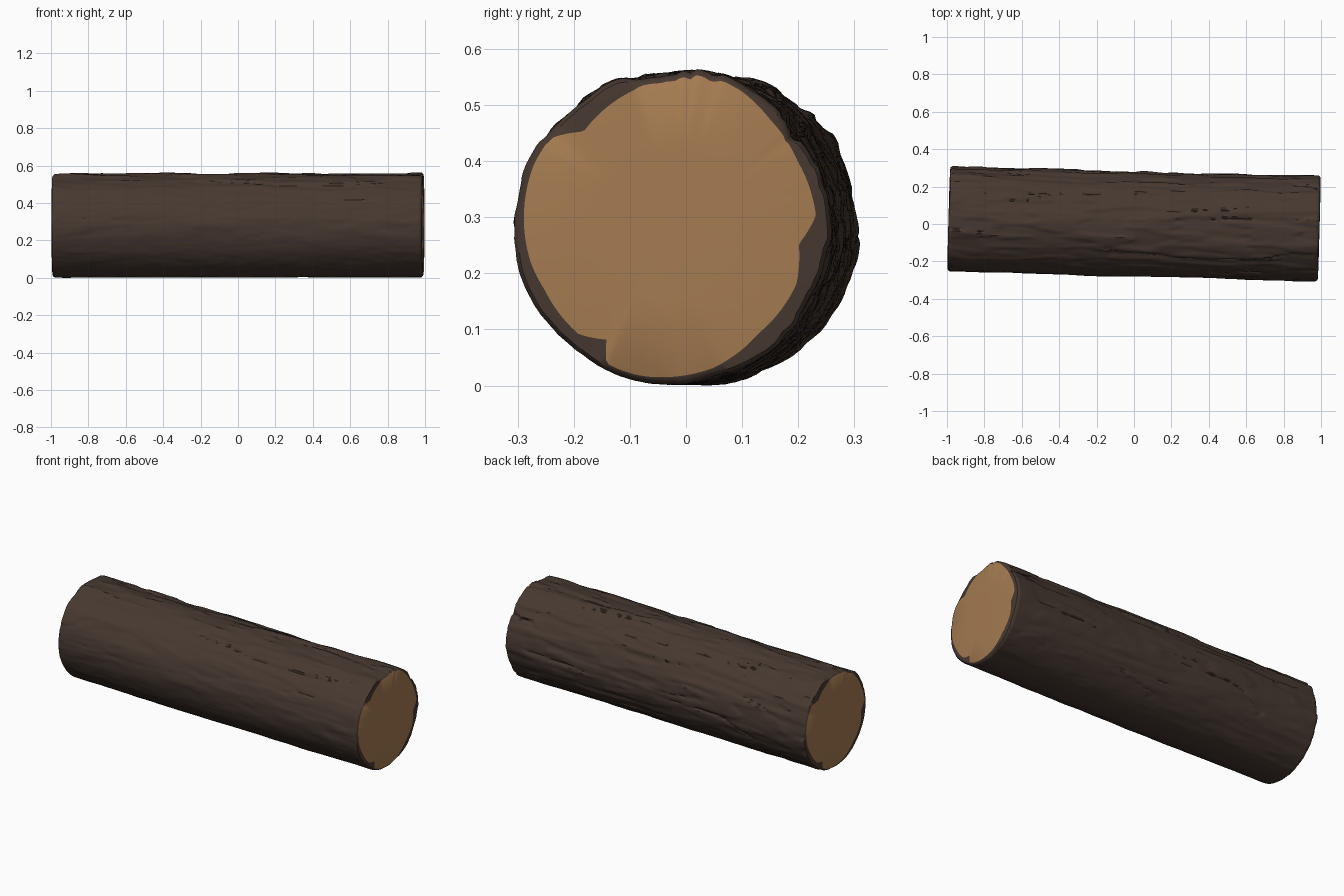
import bpy, bmesh, math
from mathutils import Vector, noise

cube = bpy.data.objects.get("Cube")
if cube:
    bpy.data.objects.remove(cube, do_unlink=True)

HALF, RADIUS, SEGS, ROWS = 0.991, 0.279, 192, 190
TILT = -0.0275


def material(name, rgb):
    m = bpy.data.materials.new(name)
    m.use_nodes = True
    m.diffuse_color = (*rgb, 1)
    m.node_tree.nodes["Principled BSDF"].inputs["Base Color"].default_value = (*rgb, 1)
    return m


# Ragged outline of the cut wood: angle in degrees, radius
CUT = [(-167, .257), (-154, .25), (-131, .25), (-120, .229), (-115, .272),
       (-73, .26), (-50, .244), (-24, .245), (-7, .23), (5, .26), (28, .256),
       (48, .263), (65, .277), (77, .28), (93, .272), (105, .255), (132, .232),
       (143, .268), (155, .269)]
CUT = [(CUT[-1][0] - 360, CUT[-1][1])] + CUT + [(CUT[0][0] + 360, CUT[0][1])]


def cut_radius(angle):
    deg = (math.degrees(angle) + 167) % 360 - 167
    for (a0, r0), (a1, r1) in zip(CUT, CUT[1:]):
        if a0 <= deg <= a1:
            return r0 + (r1 - r0) * (deg - a0) / (a1 - a0)
    return RADIUS * 0.9


def clamp(v):
    return max(0.0, min(1.0, v))


def bark(x, a):
    """Surface radius and furrow strength at a point along and around the log."""
    c, s = math.cos(a), math.sin(a)
    rough = clamp(0.55 + 0.5 * (0.5 * c + 0.9 * s))
    lumps = noise.noise(Vector((x * 1.6, c * 2.2, s * 2.2)))
    knobs = noise.noise(Vector((x * 7, c * 5 + 8, s * 5)))
    wobble = 0.2 * noise.noise(Vector((x * 9, c * 4, s * 4 + 5)))
    grain = noise.noise(Vector((x * 1.3 + 3, c * 3.4, s * 3.4 + 9))) + wobble * 0.5
    flakes = noise.noise(Vector((x * 3.5 + 7, c * 7 + 2, s * 7))) + wobble
    fine = noise.noise(Vector((x * 14, c * 18, s * 18)))
    # Split plates end in steps, with thin furrows along some of the edges
    mask = clamp(noise.noise(Vector((x * 2.2, c * 2 + 4, s * 2 + 1))) * 2.2 + 0.35)
    furrow = clamp(1 - abs(grain - 0.02) / 0.055) * mask * rough
    r = RADIUS + 0.005 * lumps + 0.0025 * knobs + 0.0012 * fine
    r += rough * (0.0035 * math.tanh(grain * 9) + 0.003 * math.tanh(flakes * 12))
    return r - 0.011 * furrow, furrow


# Log: bark tube closed at both ends by a worn rim and a cut face
bm = bmesh.new()
angles = [2 * math.pi * i / SEGS for i in range(SEGS)]


def ring(x, radius_of):
    return [bm.verts.new((x, radius_of(a) * math.cos(a), radius_of(a) * math.sin(a)))
            for a in angles]


def bridge(r0, r1, flip=False, rule=lambda i: 0):
    for i in range(SEGS):
        j = (i + 1) % SEGS
        quad = [r0[i], r0[j], r1[j], r1[i]]
        f = bm.faces.new(quad[::-1] if flip else quad)
        f.material_index = rule(i)


tube, depth = [], []
edge = HALF - 0.012
for k in range(ROWS + 1):
    x = -edge + 2 * edge * k / ROWS
    row = [bark(x, a) for a in angles]
    tube.append([bm.verts.new((x, r * math.cos(a), r * math.sin(a)))
                 for a, (r, _) in zip(angles, row)])
    depth.append([d for _, d in row])
for k in range(ROWS):
    bridge(tube[k], tube[k + 1], True,
           lambda i: 1 if depth[k][i] + depth[k + 1][i] > 1.1 else 0)

for side, last in ((-1, tube[0]), (1, tube[-1])):
    def outer(a):
        return bark(side * edge, a)[0]

    def rim_at(a):
        return outer(a) - 0.007

    def wood_at(a):
        return min(cut_radius(a if side > 0 else math.pi - a), outer(a) - 0.011)

    rim = ring(side * (HALF - 0.003), rim_at)
    wood = ring(side * HALF, wood_at)
    core = ring(side * (HALF + 0.001), lambda a: wood_at(a) * 0.5)
    flip = side > 0
    bridge(last, rim, flip)
    bridge(rim, wood, flip)
    bridge(wood, core, flip, lambda i: 2)
    hub = bm.verts.new((side * (HALF + 0.001), 0, 0))
    for i in range(SEGS):
        f = bm.faces.new((core[i], core[(i + 1) % SEGS], hub))
        f.material_index = 2

bmesh.ops.recalc_face_normals(bm, faces=bm.faces)

# Lay the log slightly askew and rest it on the ground
for v in bm.verts:
    x, y = v.co.x, v.co.y
    v.co.x, v.co.y = x - TILT * y, y + TILT * x
low = min(v.co.z for v in bm.verts)
for v in bm.verts:
    v.co.z -= low

mesh = bpy.data.meshes.new("log")
bm.to_mesh(mesh)
bm.free()
log = bpy.data.objects.new("log", mesh)
bpy.context.collection.objects.link(log)
mesh.materials.append(material("bark brown", (0.062, 0.040, 0.030)))
mesh.materials.append(material("furrow dark brown", (0.028, 0.019, 0.014)))
mesh.materials.append(material("cut wood tan", (0.376, 0.199, 0.082)))

bpy.ops.object.select_all(action='DESELECT')
log.select_set(True)
bpy.context.view_layer.objects.active = log
bpy.ops.object.shade_smooth_by_angle(angle=math.radians(40))
